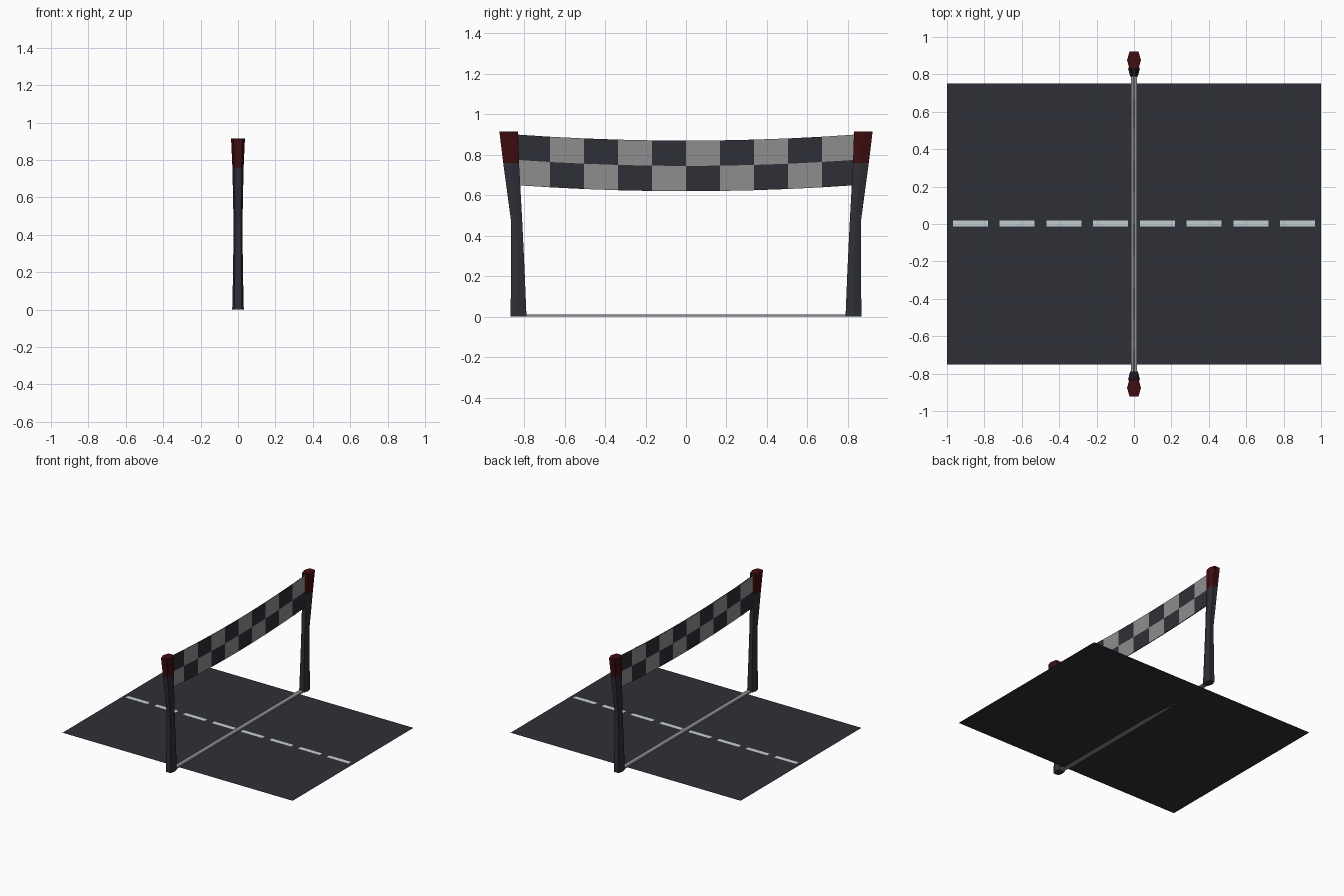
import bpy, bmesh, math

if "Cube" in bpy.data.objects:
    bpy.data.objects.remove(bpy.data.objects["Cube"])


def material(name, rgb):
    m = bpy.data.materials.new(name)
    m.diffuse_color = (*rgb, 1)
    m.use_nodes = True
    m.node_tree.nodes["Principled BSDF"].inputs["Base Color"].default_value = m.diffuse_color
    return m


DARK = material("dark asphalt", (0.028, 0.028, 0.038))
GREY = material("light grey", (0.27, 0.27, 0.27))
RED = material("dark red", (0.05, 0.004, 0.005))
PAINT = material("pale road paint", (0.55, 0.63, 0.65))


def finish(name, bm, mats, fix_normals=True):
    if fix_normals:
        bmesh.ops.recalc_face_normals(bm, faces=bm.faces)
    me = bpy.data.meshes.new(name)
    bm.to_mesh(me)
    bm.free()
    for m in mats:
        me.materials.append(m)
    ob = bpy.data.objects.new(name, me)
    bpy.context.collection.objects.link(ob)
    return ob


def quad(bm, x0, x1, y0, y1, z):
    return bm.faces.new([bm.verts.new(p) for p in
                         ((x0, y0, z), (x1, y0, z), (x1, y1, z), (x0, y1, z))])


# Road surface
bm = bmesh.new()
quad(bm, -1, 1, -0.75, 0.75, 0)
finish("road", bm, [DARK], False)

# Dashed centre line
bm = bmesh.new()
for i in range(8):
    c = -0.875 + 0.25 * i
    quad(bm, c - 0.094, c + 0.094, -0.013, 0.02, 0.003)
finish("centre_dashes", bm, [PAINT], False)

# Raised finish strip across the road
bm = bmesh.new()
bmesh.ops.create_cube(bm, size=1)
for v in bm.verts:
    v.co.x *= 0.034
    v.co.y *= 1.6
    v.co.z = (v.co.z + 0.5) * 0.012
finish("finish_strip", bm, [GREY])

# Hexagonal flared posts: z, inner y, outer y, half width in x
RINGS = [(0, 0.788, 0.867, 0.031), (0.22, 0.797, 0.864, 0.026),
         (0.47, 0.809, 0.864, 0.024), (0.76, 0.825, 0.903, 0.030),
         (0.915, 0.830, 0.922, 0.037)]


def post(name, side):
    bm = bmesh.new()
    rings = []
    for z, yi, yo, hx in RINGS:
        ym = (yi + yo) / 2
        pts = [(hx, ym), (hx * 0.65, yo), (-hx * 0.65, yo),
               (-hx, ym), (-hx * 0.65, yi), (hx * 0.65, yi)]
        rings.append([bm.verts.new((x, side * y, z)) for x, y in pts])
    for a, b in zip(rings, rings[1:]):
        for k in range(6):
            n = (k + 1) % 6
            bm.faces.new((a[k], a[n], b[n], b[k]))
    bm.faces.new(rings[0])
    bm.faces.new(rings[-1])
    # Red top section
    for f in bm.faces:
        f.material_index = int(f.calc_center_median().z > 0.78)
    finish(name, bm, [DARK, RED])


post("left_post", -1)
post("right_post", 1)

# Sagging chequered banner: 10 x 2 cells on each side, joined by thin edges
COLS, HALF, T = 10, 0.84, 0.003
bm = bmesh.new()
grid = {}
for s in (-1, 1):
    for c in range(COLS + 1):
        y = -HALF + 2 * HALF * c / COLS
        for r in range(3):
            z = 0.62 + 0.125 * r + 0.03 * (y / HALF) ** 2
            grid[s, c, r] = bm.verts.new((s * T, y, z))
for s in (-1, 1):
    for c in range(COLS):
        for r in range(2):
            f = bm.faces.new([grid[s, c + i, r + j] for i, j in
                              ((0, 0), (1, 0), (1, 1), (0, 1))])
            # both sides start with a dark top cell at the viewer's left
            col = c if s == 1 else COLS - 1 - c
            f.material_index = int((col + r) % 2 == 0)
for c in range(COLS):
    for r in (0, 2):
        f = bm.faces.new((grid[-1, c, r], grid[-1, c + 1, r],
                          grid[1, c + 1, r], grid[1, c, r]))
        f.material_index = int((c + min(r, 1)) % 2 == 0)
for c in (0, COLS):
    for r in range(2):
        bm.faces.new((grid[-1, c, r], grid[-1, c, r + 1],
                      grid[1, c, r + 1], grid[1, c, r]))
finish("chequered_banner", bm, [DARK, GREY])
